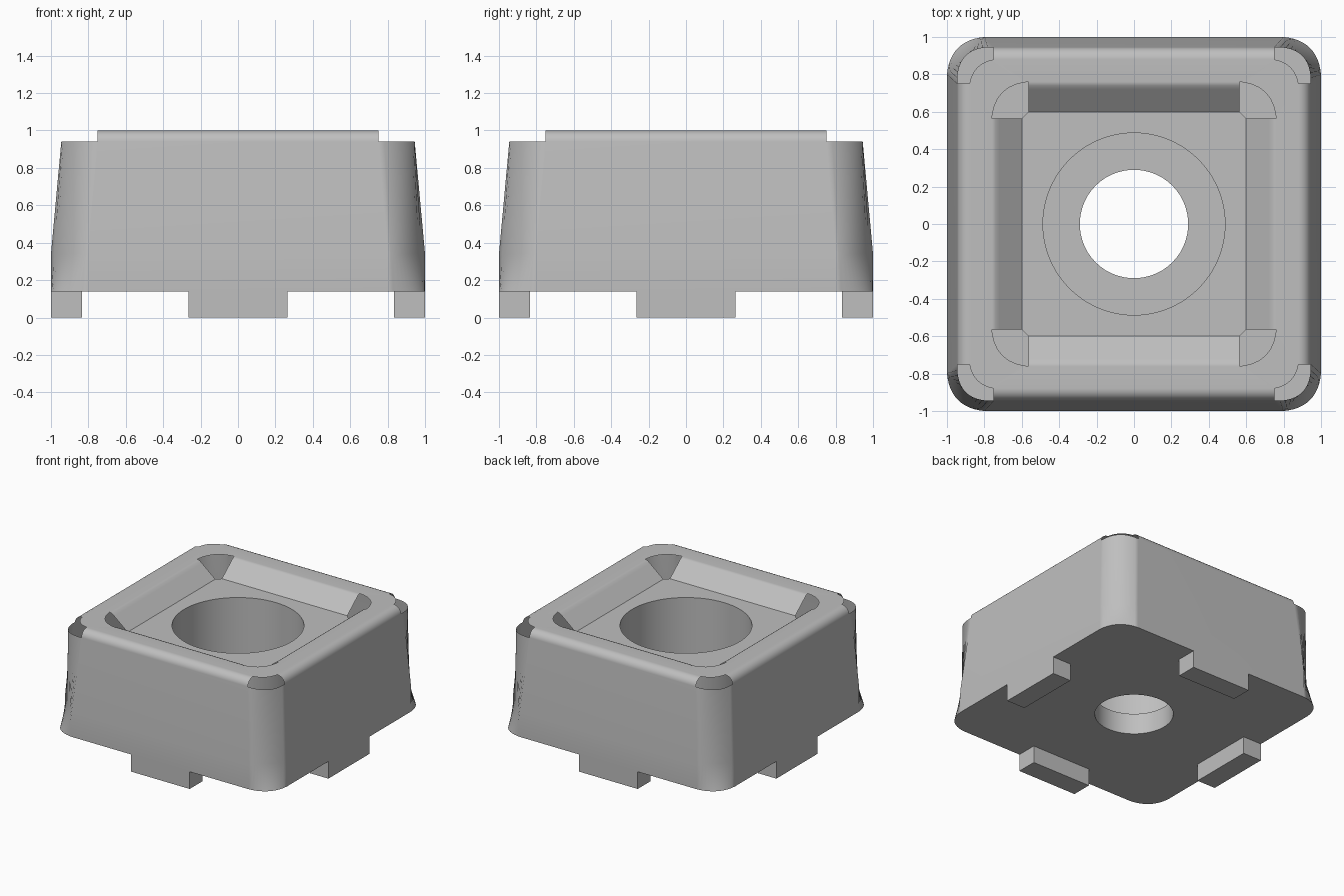
import bpy
import bmesh
import math
from mathutils import Matrix

old = bpy.data.objects.get("Cube")
if old:
    bpy.data.objects.remove(old, do_unlink=True)

grey = bpy.data.materials.new("plain grey")
grey.use_nodes = True
grey.diffuse_color = (0.52, 0.52, 0.52, 1)
grey.node_tree.nodes["Principled BSDF"].inputs["Base Color"].default_value = grey.diffuse_color

N = 13                      # points on each corner
BASE, LEDGE, WAIST, FLOOR, TOP = 0.14, 0.31, 0.34, 0.88, 1.0


def quarter_ring(corner, z):
    """Repeat one corner's points around the four quarters."""
    pts = []
    for q in range(4):
        c, s = round(math.cos(q * math.pi / 2)), round(math.sin(q * math.pi / 2))
        pts += [(c * x - s * y, s * x + c * y, z) for x, y in corner]
    return pts


def square(half, flat, bulge, z):
    """Square outline whose corners are chamfers bowed outwards by bulge."""
    corner = []
    for k in range(N):
        t = k / (N - 1)
        b = bulge * 4 * t * (1 - t)
        corner.append((half + (flat - half) * t + b, flat + (half - flat) * t + b))
    return quarter_ring(corner, z)


def circle(r, z):
    angles = [(k + 0.5) / N * math.pi / 2 for k in range(N)]
    return quarter_ring([(r * math.cos(a), r * math.sin(a)) for a in angles], z)


def finish(bm, name):
    mesh = bpy.data.meshes.new(name)
    bm.to_mesh(mesh)
    bm.free()
    mesh.materials.append(grey)
    obj = bpy.data.objects.new(name, mesh)
    bpy.context.collection.objects.link(obj)
    return obj


# Block shell: rings run from the underside, up the outside and down the bore.
# The flag tells whether the corners are filled on the way to the next ring.
rings = [
    (circle(0.29, BASE), True),
    (square(1, 0.8, 0.041, BASE), True),
    (square(1, 0.8, 0, WAIST), True),
]
# Rounded shoulder, open at the corners
STEPS = 5
for i in range(STEPS + 1):
    a = math.radians(5) + math.radians(85) * i / STEPS
    half = 0.88 + 0.065 * math.cos(a)
    z = 0.935 + 0.065 * math.sin(a)
    bulge = 0.052 if i == 0 else 0.022
    rings.append((square(half, 0.75, bulge, z), i == STEPS))
# Pocket walls, open at the corners
rings += [
    (square(0.76, 0.565, 0.04, TOP), False),
    (square(0.74, 0.565, 0.04, 0.993), False),
    (square(0.72, 0.565, 0.04, 0.978), False),
    (square(0.6, 0.565, 0, FLOOR), True),
    (circle(0.487, FLOOR), True),
    (circle(0.487, LEDGE), True),
    (circle(0.29, LEDGE), True),
]

bm = bmesh.new()
loops = [[bm.verts.new(p) for p in ring] for ring, filled in rings]
count = 4 * N
for r, (ring, filled) in enumerate(rings):
    lower, upper = loops[r], loops[(r + 1) % len(loops)]
    for i in range(count):
        j = (i + 1) % count
        if filled or j % N == 0:
            bm.faces.new((lower[i], lower[j], upper[j], upper[i]))
bmesh.ops.delete(bm, geom=[v for v in bm.verts if not v.link_faces], context='VERTS')
block = finish(bm, "block_shell")
bpy.ops.object.select_all(action='DESELECT')
block.select_set(True)
bpy.context.view_layer.objects.active = block
bpy.ops.object.shade_smooth_by_angle(angle=math.radians(25))
weighted = block.modifiers.new("even shading", 'WEIGHTED_NORMAL')
weighted.keep_sharp = True

# Four feet under the middle of each side
for q, side in enumerate(("front", "left", "back", "right")):
    bm = bmesh.new()
    bmesh.ops.create_cube(bm, size=1)
    bmesh.ops.scale(bm, vec=(0.53, 0.165, BASE), verts=bm.verts)
    bmesh.ops.translate(bm, vec=(0, -0.9175, BASE / 2), verts=bm.verts)
    bmesh.ops.transform(bm, matrix=Matrix.Rotation(q * math.pi / 2, 4, 'Z'), verts=bm.verts)
    finish(bm, side + "_foot")
